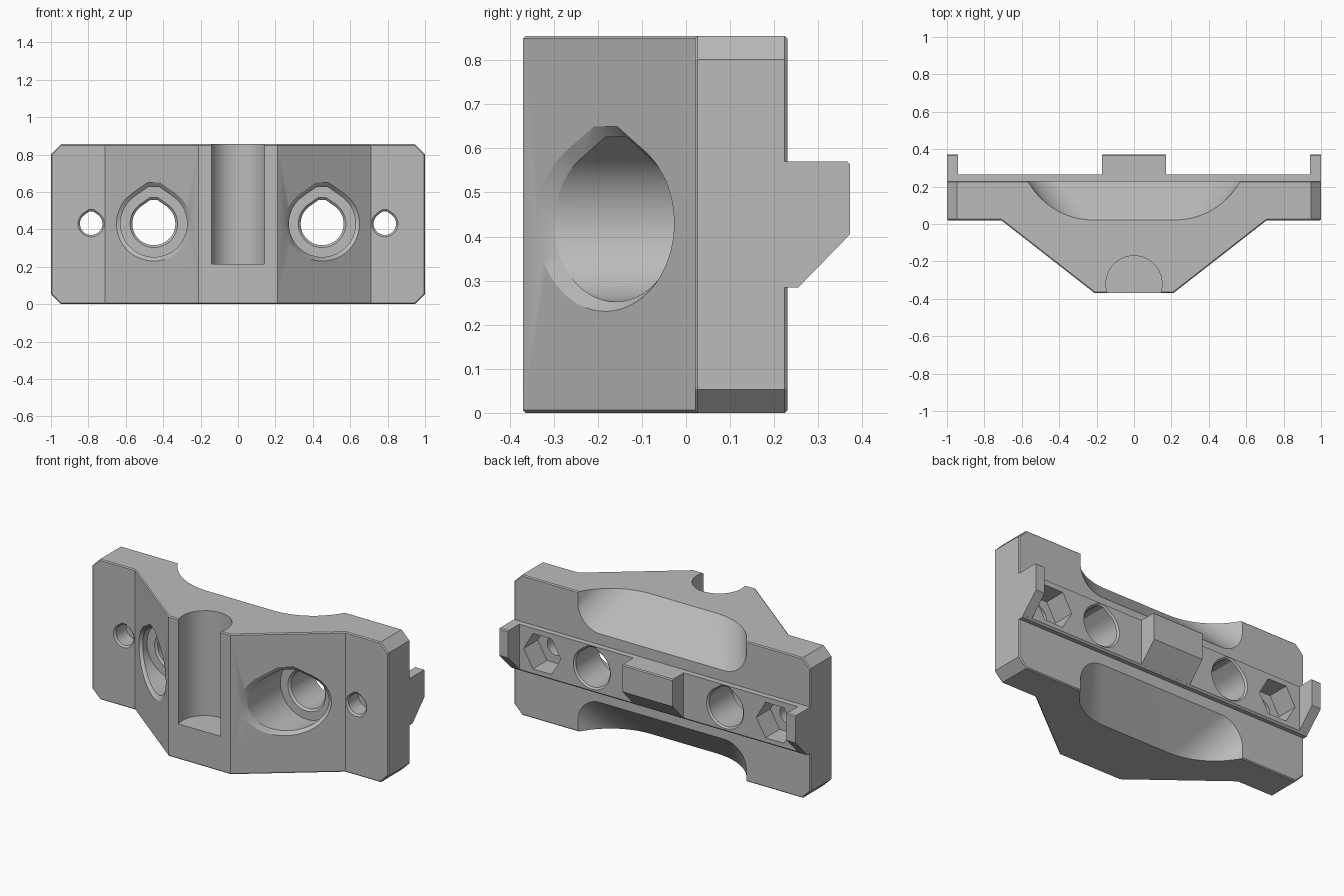
import bpy, bmesh
from math import sin, cos, pi, radians
from mathutils import Vector

if "Cube" in bpy.data.objects:
    bpy.data.objects.remove(bpy.data.objects["Cube"])

grey = bpy.data.materials.new("plain_grey")
grey.use_nodes = True
GREY = (0.5, 0.5, 0.5, 1)
grey.diffuse_color = GREY
grey.node_tree.nodes["Principled BSDF"].inputs["Base Color"].default_value = GREY


def add(name, bm):
    bmesh.ops.recalc_face_normals(bm, faces=bm.faces[:])
    mesh = bpy.data.meshes.new(name)
    bm.to_mesh(mesh)
    bm.free()
    mesh.materials.append(grey)
    ob = bpy.data.objects.new(name, mesh)
    bpy.context.collection.objects.link(ob)
    return ob


def loft(name, rings):
    """Skin matching closed rings and cap both ends."""
    bm = bmesh.new()
    loops = [[bm.verts.new(p) for p in ring] for ring in rings]
    n = len(loops[0])
    for a, b in zip(loops, loops[1:]):
        for i in range(n):
            j = (i + 1) % n
            bm.faces.new((a[i], a[j], b[j], b[i]))
    bm.faces.new(loops[0])
    bm.faces.new(loops[-1])
    return add(name, bm)


def bake(ob):
    """Apply the object's modifiers."""
    dg = bpy.context.evaluated_depsgraph_get()
    old = ob.data
    ob.data = bpy.data.meshes.new_from_object(ob.evaluated_get(dg))
    ob.modifiers.clear()
    bpy.data.meshes.remove(old)


def combine(ob, tool, operation):
    tool.hide_render = True
    mod = ob.modifiers.new(operation.lower(), "BOOLEAN")
    mod.object, mod.operation, mod.solver = tool, operation, "EXACT"
    bake(ob)
    bpy.data.objects.remove(tool)


def teardrop(r, steps=44):
    """Circle with a clipped peak, for holes printed on their side."""
    start, sweep = radians(125), radians(290)
    pts = [(r * cos(start + sweep * i / steps), r * sin(start + sweep * i / steps))
           for i in range(steps + 1)]
    return pts + [(0.17 * r, 1.1 * r), (-0.17 * r, 1.1 * r)]


def bore(name, x, outline, stations):
    """Cutter along y; each station is (outline, y, slant)."""
    rings = [[(x + u, y + slant * u, HOLE_Z + v) for u, v in pts]
             for pts, y, slant in stations]
    return loft(name, rings)


TOP, BACK, HOLE_Z = 0.855, 0.23, 0.43

# Wedge-fronted body
half = [(0.21, -0.37), (0.71, 0.02), (1, 0.02), (1, BACK)]
plan = half + [(-x, y) for x, y in reversed(half)]
body = loft("clamp_body", [[(x, y, z) for x, y in plan] for z in (0, TOP)])

# Clipped end corners
c = 0.053
face = [(1 - c, 0), (1, c), (1, TOP - c), (1 - c, TOP)]
face += [(-x, z) for x, z in reversed(face)]
combine(body, loft("corner_trim", [[(x, y, z) for x, z in face] for y in (-1, 1)]),
        "INTERSECT")
bevel = body.modifiers.new("edge_break", "BEVEL")
bevel.width, bevel.segments = 0.006, 1
bevel.limit_method, bevel.angle_limit = "ANGLE", radians(60)
bake(body)

# Back rail with a centre pad and two end tabs
rail = [(0.1, 0.285), (0.255, 0.285), (0.265, 0.295), (0.265, 0.57), (0.1, 0.57)]
pad = [(0.1, 0.285), (0.255, 0.285), (0.372, 0.405), (0.372, 0.564),
       (0.366, 0.57), (0.1, 0.57)]
for name, profile, x0, x1 in (("rail", rail, -1, 1), ("centre_pad", pad, -0.17, 0.17),
                              ("left_tab", pad, 0.94, 1), ("right_tab", pad, -1, -0.94)):
    combine(body, loft(name, [[(x, y, z) for y, z in profile] for x in (x0, x1)]), "UNION")

# Sloped scoops above and below the rail
for sign in (1, -1):
    bm = bmesh.new()
    mid, lift = TOP / 2, TOP / 2 + 0.002
    for side in (1, -1):
        for i in range(17):
            a = radians(64) * i / 16
            bm.verts.new((side * (0.22 + 0.39 * sin(a)), 0.41 - 0.39 * cos(a),
                          mid + sign * lift))
            b = pi / 2 * i / 16
            bm.verts.new((side * (0.42 + 0.15 * sin(b)), BACK + 0.002,
                          mid + sign * (0.357 - 0.15 * cos(b))))
        bm.verts.new((side * 0.57, BACK + 0.002, mid + sign * lift))
    bmesh.ops.convex_hull(bm, input=bm.verts[:])
    combine(body, add("scoop_cutter", bm), "DIFFERENCE")

# Round upright channel in the nose
ring = [(0.15 * cos(2 * pi * i / 64), -0.32 + 0.15 * sin(2 * pi * i / 64)) for i in range(64)]
combine(body, loft("channel_cutter", [[(x, y, z) for x, y in ring] for z in (0.215, 1)]),
        "DIFFERENCE")

# Paired holes
hexagon = [(0.125 * cos(pi / 3 * i), 0.125 * sin(pi / 3 * i)) for i in range(6)]
for side in (1, -1):
    slant = side * 0.78
    wide, bored = teardrop(0.2), teardrop(0.178)
    cutters = [
        # counterbore with a chamfered mouth that follows the sloping face
        bore("counterbore", side * 0.45, None,
             [(wide, -0.6, slant), (wide, -0.183, slant),
              (bored, -0.16, slant), (bored, 0.02, 0)]),
        bore("rod_hole", side * 0.45, None,
             [(teardrop(0.127), -0.02, 0), (teardrop(0.127), 0.02, 0),
              (teardrop(0.115), 0.032, 0), (teardrop(0.115), 0.255, 0),
              (teardrop(0.13), 0.27, 0)]),
        bore("screw_hole", side * 0.785, None,
             [(teardrop(0.07), -0.1, 0), (teardrop(0.07), 0.02, 0),
              (teardrop(0.06), 0.03, 0), (teardrop(0.06), 0.5, 0)]),
        bore("nut_pocket", side * 0.785, None,
             [(hexagon, 0.13, 0), (hexagon, 0.5, 0)]),
    ]
    for cutter in cutters:
        combine(body, cutter, "DIFFERENCE")

# Smooth bores, crisp edges
bpy.ops.object.select_all(action="DESELECT")
body.select_set(True)
bpy.context.view_layer.objects.active = body
bpy.ops.object.shade_smooth_by_angle(angle=radians(25))
